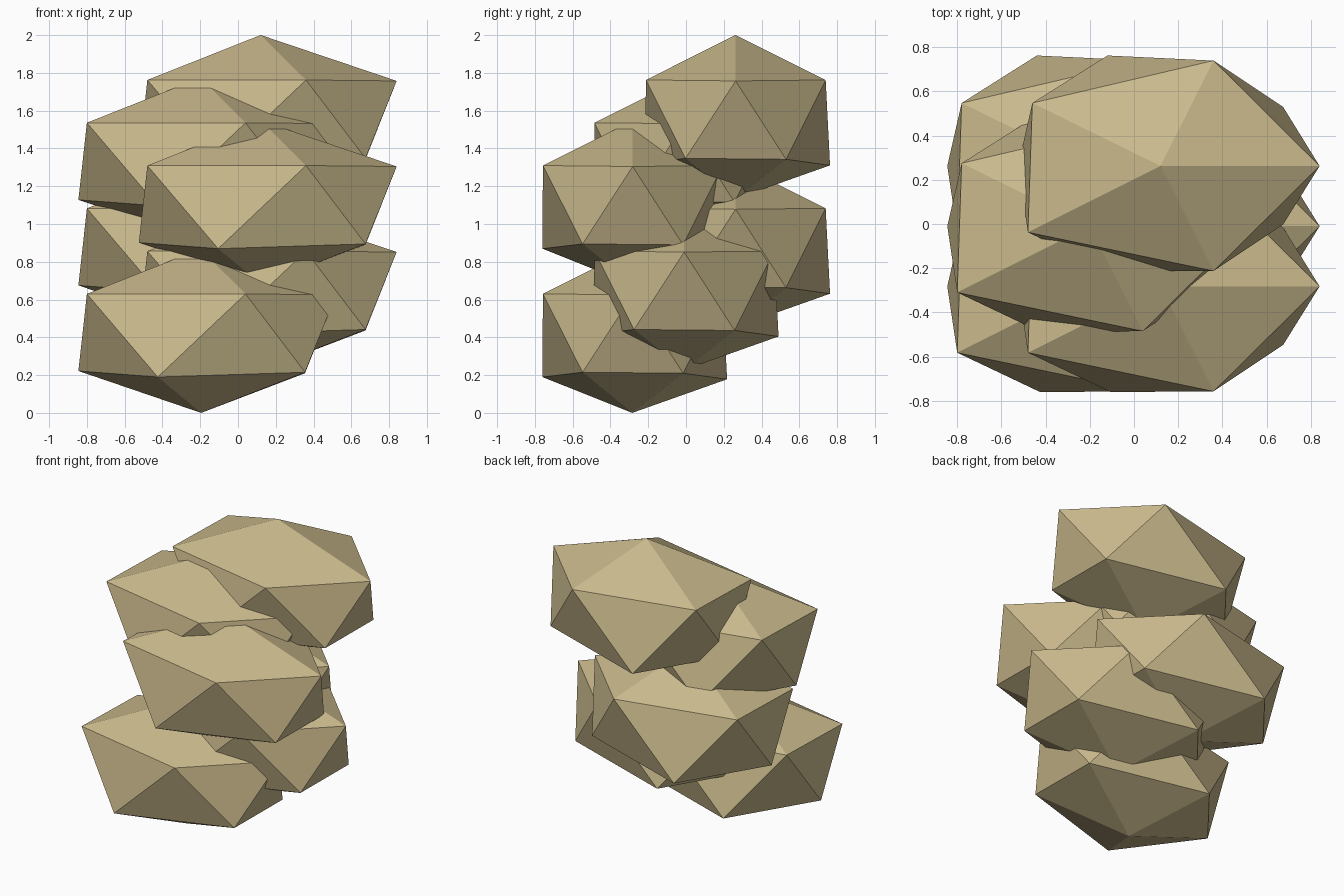
import bpy
import bmesh

default = bpy.data.objects.get("Cube")
if default:
    bpy.data.objects.remove(default, do_unlink=True)

# Sandstone colour
COLOUR = (0.58, 0.48, 0.26, 1.0)
stone = bpy.data.materials.new("sandstone")
stone.use_nodes = True
stone.diffuse_color = COLOUR
stone.node_tree.nodes["Principled BSDF"].inputs["Base Color"].default_value = COLOUR

# One rough boulder: two tips and two slightly uneven five-sided rings
TIPS = [(-0.04, -0.01, 0.868), (-0.035, -0.0125, 0.0)]
UPPER_RING = [(0.68, -0.01, 0.625), (0.20, 0.467, 0.63), (-0.62, 0.275, 0.63),
              (-0.64, -0.31, 0.63), (0.20, -0.485, 0.63)]
LOWER_RING = [(0.515, 0.257, 0.21), (-0.28, 0.49, 0.178), (-0.685, -0.01, 0.222),
              (-0.265, -0.488, 0.19), (0.515, -0.275, 0.215)]


def boulder_mesh():
    bm = bmesh.new()
    for point in TIPS + UPPER_RING + LOWER_RING:
        bm.verts.new(point)
    bmesh.ops.convex_hull(bm, input=bm.verts[:])
    bmesh.ops.recalc_face_normals(bm, faces=bm.faces[:])
    mesh = bpy.data.meshes.new("boulder")
    bm.to_mesh(mesh)
    bm.free()
    mesh.materials.append(stone)
    return mesh


# Stack of boulders: alternating sideways, stepping front to back, rising evenly
COUNT = 6
SIDE, DEPTH, RISE = 0.16, 0.2725, 0.2265
mesh = boulder_mesh()
for i in range(COUNT):
    boulder = bpy.data.objects.new(f"boulder_{i + 1}", mesh)
    boulder.location = (SIDE if i % 2 else -SIDE, (i % 3 - 1) * DEPTH, i * RISE)
    bpy.context.collection.objects.link(boulder)
